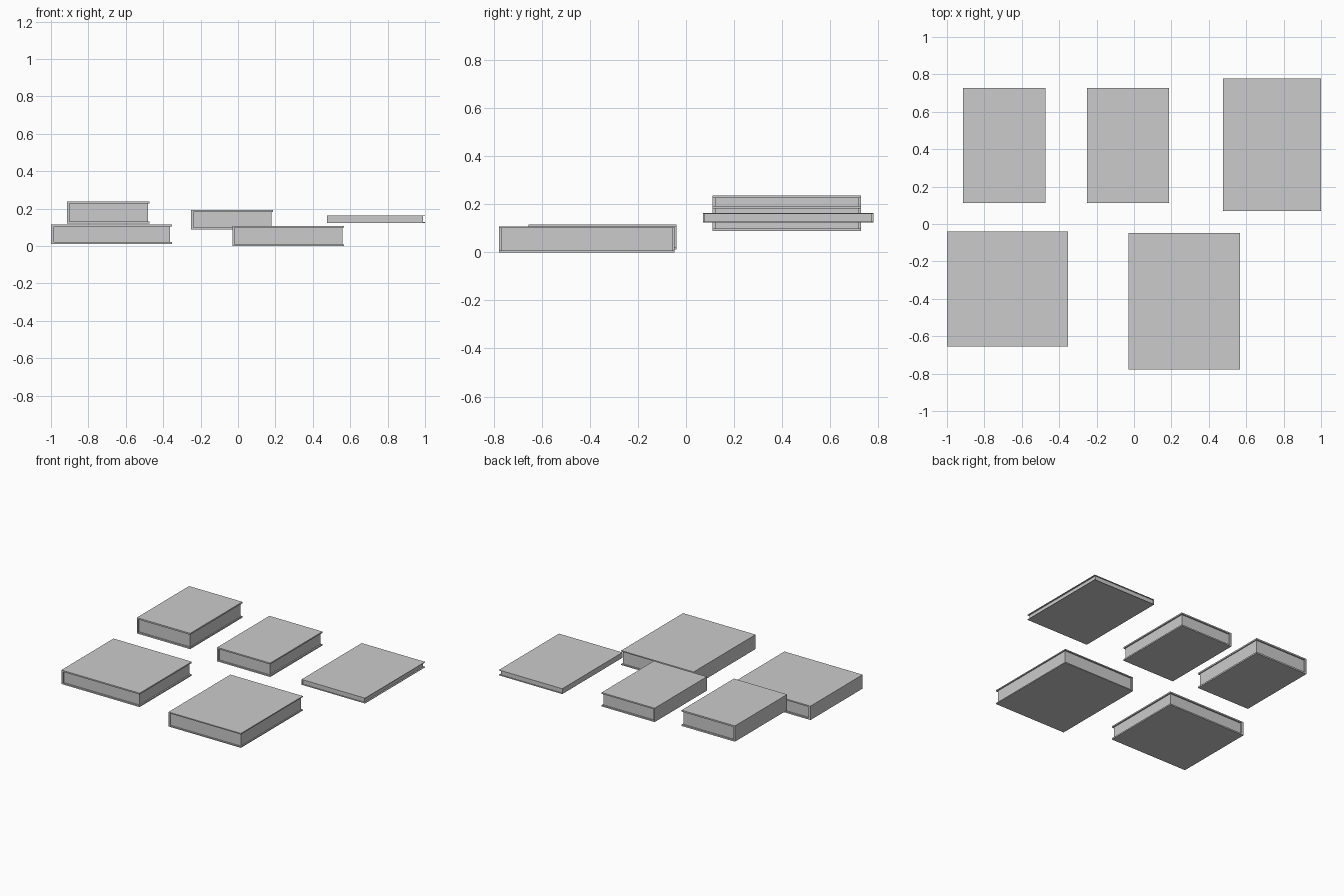
import bpy, bmesh

if "Cube" in bpy.data.objects:
    bpy.data.objects.remove(bpy.data.objects["Cube"])

def add_mesh(name, profile, y0, y1):
    # extrude an x-z outline along y
    bm = bmesh.new()
    face = bm.faces.new([bm.verts.new((x, y0, z)) for x, z in profile])
    ext = bmesh.ops.extrude_face_region(bm, geom=[face])
    verts = [v for v in ext["geom"] if isinstance(v, bmesh.types.BMVert)]
    bmesh.ops.translate(bm, verts=verts, vec=(0, y1 - y0, 0))
    bmesh.ops.recalc_face_normals(bm, faces=bm.faces)
    mesh = bpy.data.meshes.new(name)
    bm.to_mesh(mesh)
    bm.free()
    bpy.context.collection.objects.link(bpy.data.objects.new(name, mesh))

def book(name, x0, x1, y0, y1, z0, z1, board, spine, inset_x, inset_y):
    a, b = z0 + board, z1 - board
    s = x0 + spine
    # C-shaped cover: two boards and a spine
    add_mesh(name + "_cover", [(x0, z0), (x1, z0), (x1, a), (s, a),
                               (s, b), (x1, b), (x1, z1), (x0, z1)], y0, y1)
    # page block, set back on three sides
    p = x1 - inset_x
    add_mesh(name + "_pages", [(s, a), (p, a), (p, b), (s, b)],
             y0 + inset_y, y1 - inset_y)

book("front_left_book", -1.0, -0.354, -0.655, -0.04, 0.011, 0.115, 0.010, 0.015, 0.010, 0.011)
book("front_right_book", -0.03, 0.568, -0.777, -0.047, 0.0, 0.108, 0.008, 0.011, 0.008, 0.010)
book("back_left_book", -0.913, -0.473, 0.111, 0.727, 0.119, 0.237, 0.011, 0.011, 0.007, 0.010)
book("back_middle_book", -0.25, 0.188, 0.111, 0.727, 0.088, 0.192, 0.010, 0.011, 0.010, 0.010)
book("back_right_book", 0.476, 1.0, 0.07, 0.779, 0.123, 0.163, 0.004, 0.006, 0.011, 0.007)
